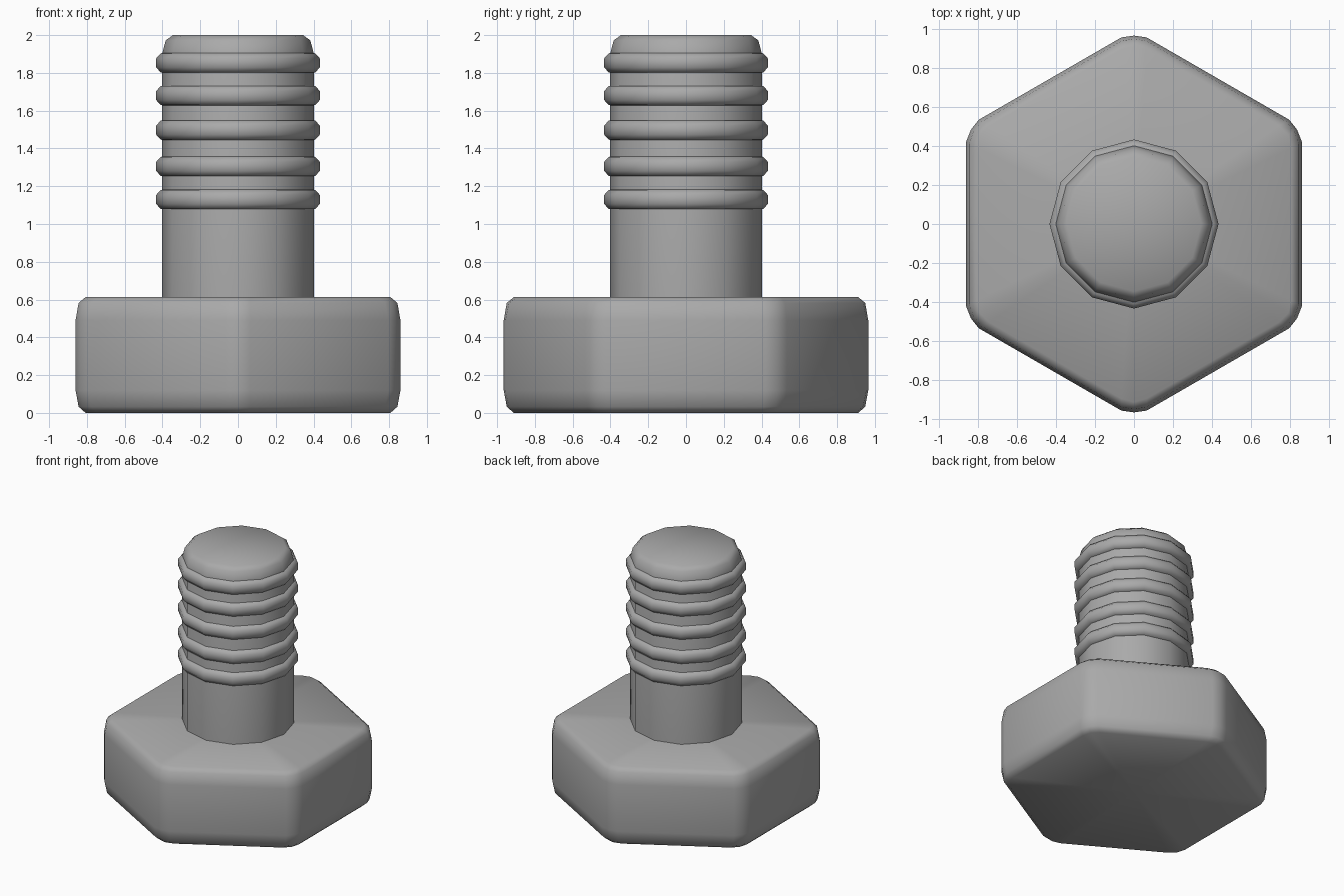
import bpy, bmesh
from math import cos, sin, tau, radians
from mathutils import Vector

if "Cube" in bpy.data.objects:
    bpy.data.objects.remove(bpy.data.objects["Cube"])

# Dark grey metal shared by all parts
metal = bpy.data.materials.new("dark_metal")
metal.diffuse_color = (0.4, 0.4, 0.4, 1)
metal.use_nodes = True
metal.node_tree.nodes["Principled BSDF"].inputs["Base Color"].default_value = metal.diffuse_color


def loft(name, rings, angle):
    """Skin equal-length rings of points and cap both ends with flat fans."""
    bm = bmesh.new()
    loops = [[bm.verts.new(p) for p in ring] for ring in rings]
    n = len(loops[0])
    for a, b in zip(loops, loops[1:]):
        for i in range(n):
            j = (i + 1) % n
            bm.faces.new((a[i], a[j], b[j], b[i]))
    for loop in (loops[0], loops[-1]):
        centre = bm.verts.new((0, 0, loop[0].co.z))
        for i in range(n):
            bm.faces.new((centre, loop[i], loop[(i + 1) % n]))
    bmesh.ops.recalc_face_normals(bm, faces=bm.faces)
    mesh = bpy.data.meshes.new(name)
    bm.to_mesh(mesh)
    bm.free()
    mesh.materials.append(metal)
    obj = bpy.data.objects.new(name, mesh)
    bpy.context.collection.objects.link(obj)
    bpy.context.view_layer.objects.active = obj
    obj.select_set(True)
    bpy.ops.object.shade_smooth_by_angle(angle=radians(angle))
    obj.select_set(False)
    return obj


def circle(r, z, n=12):
    return [(r * cos(tau * i / n), r * sin(tau * i / n), z) for i in range(n)]


def hexagon(inset, z):
    """Hexagon with softened corners, points towards +y and -y."""
    flat = 0.86 - inset
    side = flat * 0.5774 - 0.075
    pts = []
    for k in range(6):
        a, corner, b = (tau * (k + t) / 6 for t in (0, 0.5, 1))
        pts += [Vector((flat * cos(a) - side * sin(a), flat * sin(a) + side * cos(a), z)),
                Vector(((0.965 - inset) * cos(corner), (0.965 - inset) * sin(corner), z)),
                Vector((flat * cos(b) + side * sin(b), flat * sin(b) - side * cos(b), z))]
    return pts


# Hexagonal head with rounded edges
loft("bolt_head", [hexagon(i, z) for i, z in (
    (0.053, 0), (0.016, 0.033), (0, 0.12),
    (0, 0.49), (0.016, 0.582), (0.053, 0.613))], 60)

# Twelve-sided shank with a rounded tip
loft("bolt_shank", [circle(r, z) for r, z in (
    (0.402, 0.6), (0.402, 1.9), (0.383, 1.972), (0.345, 2.0))], 60)

# Thread ridges
for k, zc in enumerate((1.13, 1.305, 1.497, 1.68, 1.853)):
    loft(f"thread_ridge_{k + 1}", [circle(r, zc + dz) for r, dz in (
        (0.38, -0.055), (0.41, -0.05), (0.433, -0.024),
        (0.433, 0.024), (0.41, 0.05), (0.38, 0.055))], 75)
